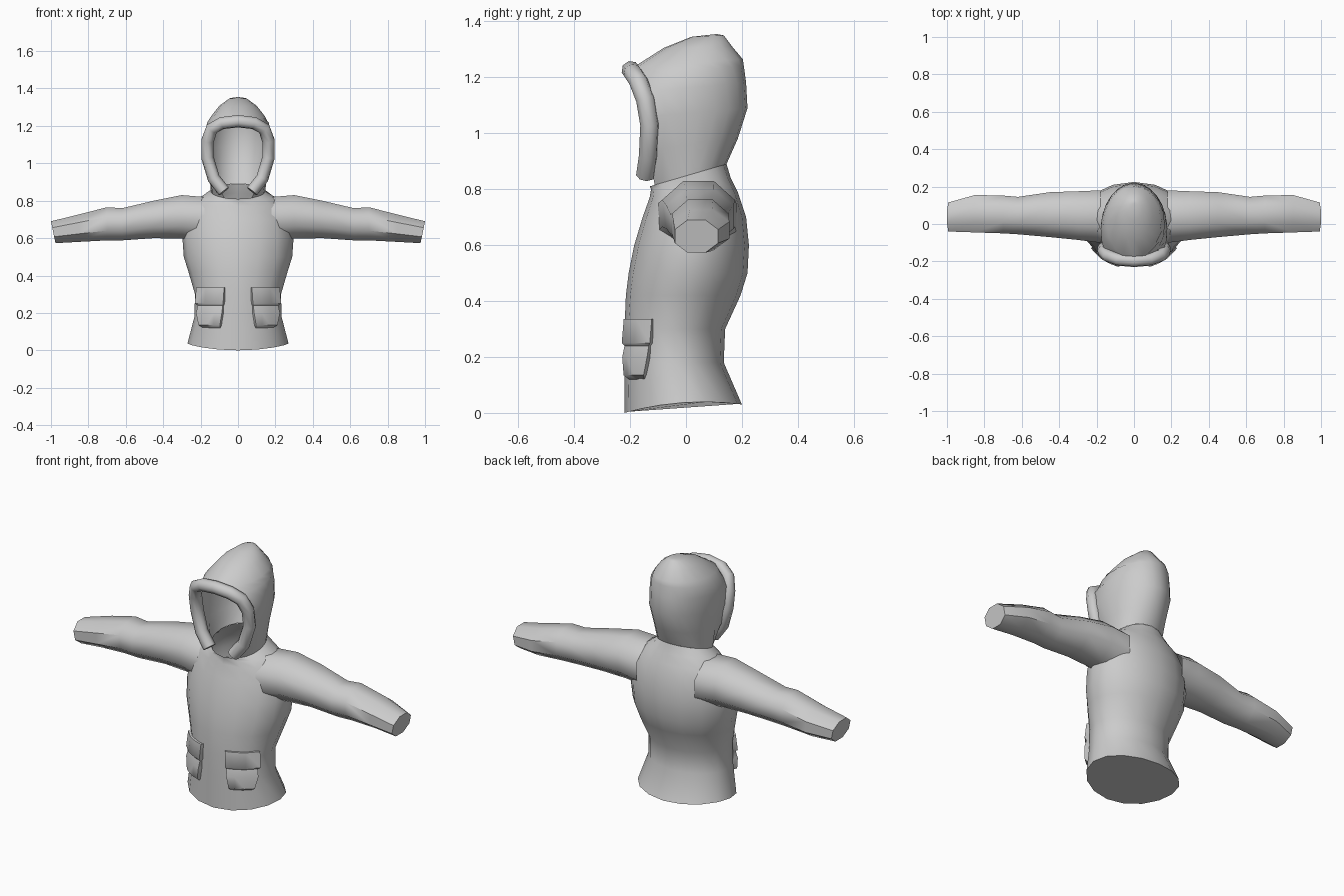
import bpy, bmesh
from math import sin, cos, pi, radians
from mathutils import Vector

cube = bpy.data.objects.get("Cube")
if cube:
    bpy.data.objects.remove(cube, do_unlink=True)

grey = bpy.data.materials.new("grey_cloth")
grey.use_nodes = True
grey.diffuse_color = (0.6, 0.6, 0.6, 1)
grey.node_tree.nodes["Principled BSDF"].inputs["Base Color"].default_value = (0.6, 0.6, 0.6, 1)


def smooth(obj):
    bpy.ops.object.select_all(action='DESELECT')
    obj.select_set(True)
    bpy.context.view_layer.objects.active = obj
    bpy.ops.object.shade_smooth_by_angle(angle=radians(50))


def loft(name, rows, closed=False, cap_first=False, cap_last=False):
    """Skin a list of equally long point rows."""
    bm = bmesh.new()
    grid = [[bm.verts.new(p) for p in row] for row in rows]
    n = len(rows[0])
    for a, b in zip(grid, grid[1:]):
        for j in range(n if closed else n - 1):
            k = (j + 1) % n
            bm.faces.new((a[j], a[k], b[k], b[j]))
    ring = slice(0, n if closed else n - 1)
    if cap_first:
        bm.faces.new(grid[0][ring])
    if cap_last:
        bm.faces.new(grid[-1][ring])
    bmesh.ops.remove_doubles(bm, verts=bm.verts, dist=0.0001)
    bmesh.ops.recalc_face_normals(bm, faces=bm.faces)
    mesh = bpy.data.meshes.new(name)
    bm.to_mesh(mesh)
    bm.free()
    mesh.materials.append(grey)
    obj = bpy.data.objects.new(name, mesh)
    bpy.context.collection.objects.link(obj)
    smooth(obj)
    return obj


def wrap(z_front, z_back, half_w, y_front, y_back, angle=180, lift=0, n=16):
    """Arc around the back, from one front edge to the other."""
    a = radians(angle)
    h = (y_back - y_front) / (1 - cos(a))
    v = (z_back - z_front) / (1 - cos(a))
    pts = []
    for i in range(n + 1):
        t = a * (2 * i / n - 1)
        pts.append(Vector((half_w * sin(t), y_back - h * (1 - cos(t)),
                           z_back - v * (1 - cos(t)) + lift * sin(t) ** 2)))
    return pts


# Jacket body, flared at the hem and narrowing to the neck
loft("jacket_body", [
    wrap(0.0, 0.03, 0.27, -0.22, 0.20, lift=0.022),
    wrap(0.18, 0.18, 0.233, -0.22, 0.135),
    wrap(0.30, 0.30, 0.23, -0.22, 0.14),
    wrap(0.42, 0.42, 0.265, -0.215, 0.195),
    wrap(0.50, 0.50, 0.29, -0.205, 0.22),
    wrap(0.60, 0.60, 0.297, -0.185, 0.225),
    wrap(0.70, 0.70, 0.285, -0.155, 0.215),
    wrap(0.77, 0.79, 0.25, -0.13, 0.185),
    wrap(0.80, 0.84, 0.20, -0.125, 0.16),
    wrap(0.81, 0.89, 0.145, -0.13, 0.145),
], cap_first=True)

# Hood, open at the face and closed over the crown
loft("hood", [
    wrap(0.815, 0.89, 0.145, -0.112, 0.145, 150),
    wrap(0.94, 0.98, 0.16, -0.135, 0.185, 122),
    wrap(1.06, 1.09, 0.178, -0.13, 0.22, 114),
    wrap(1.15, 1.18, 0.178, -0.15, 0.215, 118),
    wrap(1.20, 1.24, 0.165, -0.175, 0.207, 145),
    wrap(1.235, 1.265, 0.145, -0.19, 0.203),
    wrap(1.305, 1.31, 0.10, -0.08, 0.165),
    wrap(1.345, 1.35, 0.045, 0.02, 0.135),
    wrap(1.355, 1.355, 0, 0.11, 0.11),
])

# Padded trim around the face opening
half = [(0.075, -0.145, 0.85), (0.13, -0.135, 0.92), (0.163, -0.13, 1.03),
        (0.163, -0.145, 1.12), (0.14, -0.17, 1.185), (0.085, -0.19, 1.215)]
path = half + [(0, -0.197, 1.225)] + [(-x, y, z) for x, y, z in reversed(half)]
curve = bpy.data.curves.new("hood_trim", 'CURVE')
curve.dimensions = '3D'
curve.bevel_depth = 0.034
curve.bevel_resolution = 2
curve.use_fill_caps = True
spline = curve.splines.new('POLY')
spline.points.add(len(path) - 1)
for point, co in zip(spline.points, path):
    point.co = (*co, 1)
curve.materials.append(grey)
trim = bpy.data.objects.new("hood_trim", curve)
bpy.context.collection.objects.link(trim)
bpy.ops.object.select_all(action='DESELECT')
trim.select_set(True)
bpy.context.view_layer.objects.active = trim
bpy.ops.object.convert(target='MESH')
smooth(bpy.context.view_layer.objects.active)


def sleeve_ring(side, x, z0, z1, y0, y1, lean=0):
    """Octagon with a flat top, across the arm."""
    s = 1 / cos(pi / 8)
    pts = []
    for i in range(8):
        t = pi / 8 + i * pi / 4
        pts.append((side * (x + lean * sin(t) * s),
                    (y0 + y1) / 2 + (y1 - y0) / 2 * cos(t) * s,
                    (z0 + z1) / 2 + (z1 - z0) / 2 * sin(t) * s))
    return pts


SLEEVE = [(0.18, 0.58, 0.82, -0.10, 0.18), (0.30, 0.597, 0.83, -0.085, 0.175),
          (0.45, 0.60, 0.80, -0.07, 0.17), (0.62, 0.588, 0.76, -0.055, 0.145),
          (0.70, 0.588, 0.765, -0.05, 0.152), (0.85, 0.58, 0.727, -0.045, 0.155),
          (0.988, 0.573, 0.69, -0.04, 0.115, 0.012)]

# Pocket rows: height, half width, stand-off from the body
POCKET = [(0.335, 0.07, 0), (0.335, 0.07, 0.013), (0.25, 0.068, 0.022),
          (0.24, 0.063, 0.012), (0.20, 0.062, 0.022), (0.135, 0.052, 0.02),
          (0.12, 0.046, 0)]


def pocket_row(side, z, half_w, off):
    """Points that follow the curve of the body, tucked in at both ends."""
    pts = []
    for u, k in ((-1, -0.3), (-1, 1), (-0.4, 1), (0.3, 1), (1, 1), (1, -0.3)):
        x = 0.14 + half_w * u
        y = -0.178 * (1 - (x / 0.232) ** 2) ** 0.5
        grow = 1 + off * k / 0.2
        pts.append((side * x * grow, y * grow - 0.042, z))
    return pts


for side, label in ((1, "left"), (-1, "right")):
    loft(label + "_sleeve", [sleeve_ring(side, *r) for r in SLEEVE],
         closed=True, cap_last=True)
    loft(label + "_pocket", [pocket_row(side, *r) for r in POCKET])
